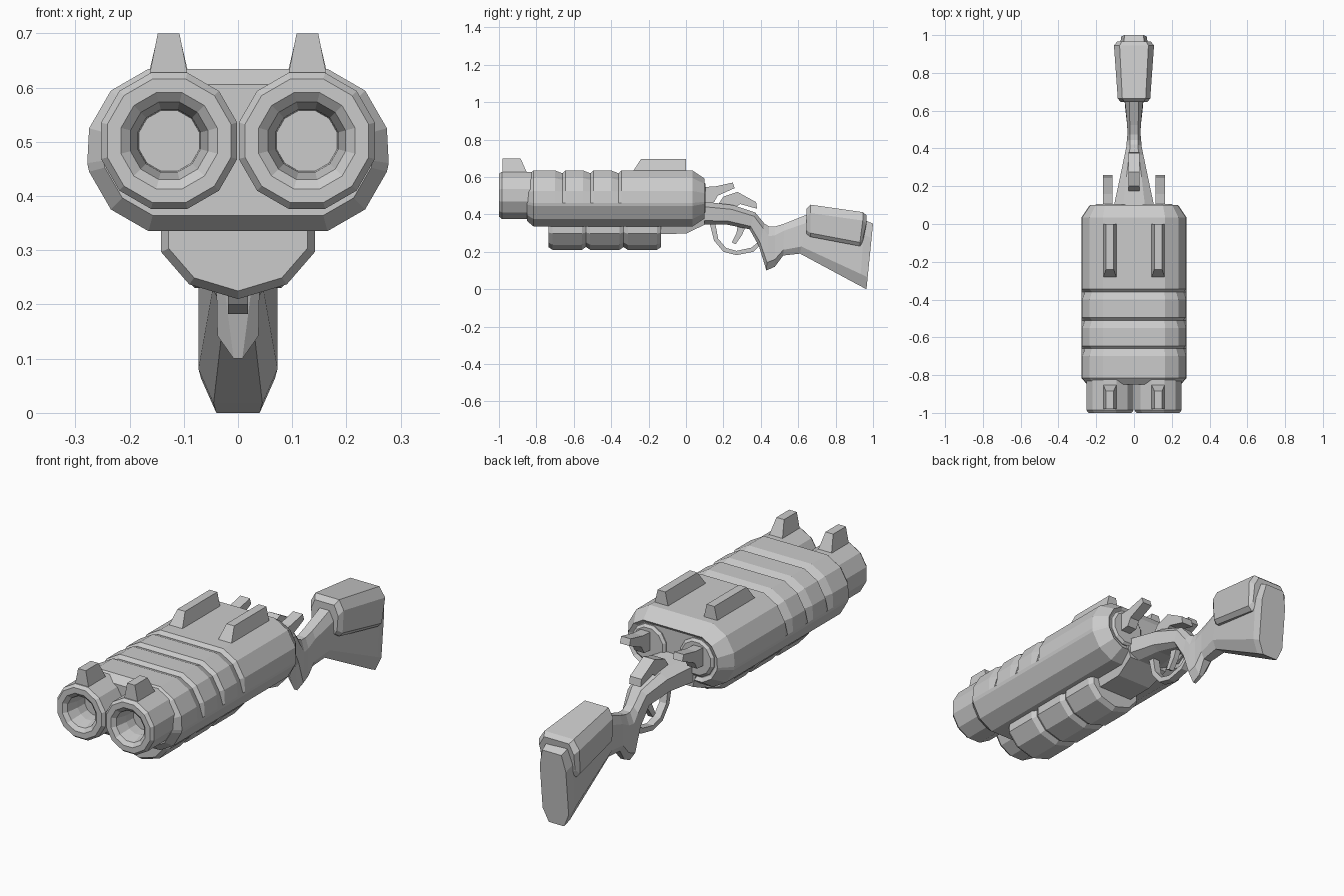
import bpy, bmesh, math

if "Cube" in bpy.data.objects:
    bpy.data.objects.remove(bpy.data.objects["Cube"])


def finish(name, bm):
    bmesh.ops.remove_doubles(bm, verts=bm.verts, dist=1e-5)
    bmesh.ops.recalc_face_normals(bm, faces=bm.faces)
    me = bpy.data.meshes.new(name)
    bm.to_mesh(me)
    bm.free()
    ob = bpy.data.objects.new(name, me)
    bpy.context.collection.objects.link(ob)
    return ob


def loft(name, rings):
    """Skin equal-length rings of points and cap both ends."""
    bm = bmesh.new()
    vs = [[bm.verts.new(p) for p in r] for r in rings]
    n = len(vs[0])
    for a, b in zip(vs, vs[1:]):
        for i in range(n):
            bm.faces.new((a[i], a[(i + 1) % n], b[(i + 1) % n], b[i]))
    bm.faces.new(vs[0])
    bm.faces.new(vs[-1])
    return finish(name, bm)


def sym(half):
    """Close a half outline (top to bottom, x > 0) with its mirror image."""
    return half + [(-x, y, z) for x, y, z in reversed(half) if x > 1e-6]


def slab(name, outline, x, hw, hw_top=None):
    """Side outline (y, z) given thickness around x; optional narrower top."""
    bm = bmesh.new()
    zs = [p[1] for p in outline]
    lo, hi = min(zs), max(zs)
    sides = []
    for s in (-1, 1):
        row = []
        for y, z in outline:
            t = (z - lo) / (hi - lo)
            w = hw if hw_top is None else hw + (hw_top - hw) * t
            row.append(bm.verts.new((x + s * w, y, z)))
        sides.append(row)
        bm.faces.new(row)
    n = len(outline)
    for i in range(n):
        j = (i + 1) % n
        bm.faces.new((sides[0][i], sides[0][j], sides[1][j], sides[1][i]))
    return finish(name, bm)


def lathe(name, profile, x, z, n=12):
    """Turned part along y from (radius, y) pairs."""
    rings = []
    for r, y in profile:
        rings.append([(x + r * math.cos(math.tau * (i + .5) / n), y,
                       z + r * math.sin(math.tau * (i + .5) / n)) for i in range(n)])
    return loft(name, rings)


# Barrel shroud: rounded double-barrel section with shallow grooves on the upper half
def shroud_ring(y, inset=0.0, groove=0.0):
    half = []
    for deg in (75, 45, 15, -9, -15, -45, -75):
        a = math.radians(deg)
        r = 0.155 - inset - (groove if deg > 0 else 0)
        half.append((0.125 + r * math.cos(a), y, 0.485 + r * math.sin(a)))
    return sym(half)


rings = [shroud_ring(-0.85, 0.03), shroud_ring(-0.815)]
for g in (-0.66, -0.51, -0.36):
    rings += [shroud_ring(g - 0.04), shroud_ring(g, 0, 0.016), shroud_ring(g + 0.015)]
rings += [shroud_ring(0.035), shroud_ring(0.10, 0.045), shroud_ring(0.09, 0.06)]
loft("barrel_shroud", rings)

for side, s in (("left", -1), ("right", 1)):
    # Muzzles with open bores, and breech discs at the back
    lathe(side + "_barrel", [(0.13, -0.80), (0.13, -0.985), (0.118, -1.0), (0.092, -1.0),
                             (0.074, -0.985), (0.06, -0.93), (0.058, -0.88)], s * 0.127, 0.502)
    lathe(side + "_breech", [(0.09, 0.05), (0.09, 0.095), (0.078, 0.105)], s * 0.125, 0.487)
    # Front sight posts and rear rails
    slab(side + "_front_sight", [(-0.98, 0.60), (-0.98, 0.70), (-0.885, 0.70), (-0.84, 0.60)],
         s * 0.128, 0.04, 0.02)
    slab(side + "_rear_rail", [(-0.29, 0.62), (-0.24, 0.697), (0.0, 0.697), (0.0, 0.62)],
         s * 0.128, 0.038, 0.02)
    # Hammers
    slab(side + "_hammer", [(0.08, 0.545), (0.16, 0.55), (0.25, 0.57), (0.26, 0.54),
                            (0.17, 0.50), (0.15, 0.465), (0.08, 0.46)], s * 0.138, 0.025)


# Fore grip: three chamfered pads on a slimmer core
def grip_ring(y, k):
    pts = ((0.142, 0.36), (0.142, 0.297), (0.09, 0.237), (0, 0.21))
    return sym([(x * k, y, 0.36 - (0.36 - z) * k) for x, z in pts])


loft("fore_grip_core", [grip_ring(-0.70, 0.87), grip_ring(-0.16, 0.87)])
for i in range(3):
    a = -0.735 + i * 0.201
    b = a + 0.2
    loft(f"fore_grip_pad_{i + 1}", [grip_ring(a, 0.9), grip_ring(a + 0.022, 1),
                                    grip_ring(b - 0.022, 1), grip_ring(b, 0.9)])

# Receiver underside
slab("receiver_base", [(-0.16, 0.40), (-0.16, 0.295), (0.0, 0.297), (0.10, 0.345), (0.10, 0.40)],
     0, 0.09, 0.12)

# Stock: (top y, top z, bottom y, bottom z, top / middle / bottom half widths)
stations = [
    (0.08, 0.47, 0.08, 0.345, 0.06, 0.11, 0.06),
    (0.25, 0.45, 0.22, 0.345, 0.04, 0.075, 0.04),
    (0.37, 0.41, 0.34, 0.32, 0.025, 0.05, 0.03),
    (0.42, 0.35, 0.39, 0.23, 0.02, 0.04, 0.025),
    (0.445, 0.335, 0.43, 0.10, 0.02, 0.038, 0.008),
    (0.475, 0.335, 0.475, 0.12, 0.02, 0.035, 0.01),
    (0.525, 0.35, 0.52, 0.18, 0.022, 0.036, 0.02),
    (0.65, 0.40, 0.61, 0.19, 0.025, 0.047, 0.025),
    (0.955, 0.37, 0.93, 0.018, 0.055, 0.073, 0.045),
    (1.0, 0.35, 0.965, 0.0, 0.05, 0.068, 0.04),
]
rings = []
for yt, zt, yb, zb, wt, wm, wb in stations:
    rings.append(sym([(w, yt + (yb - yt) * t, zt + (zb - zt) * t)
                      for w, t in ((wt, 0), (wm, 0.22), (wm, 0.82), (wb, 1))]))
loft("stock", rings)

# Cheek pad wrapped over the stock
rings = []
for y, zt, zb, w, lean in ((0.645, 0.43, 0.295, 0.07, 0.0), (0.665, 0.452, 0.28, 0.086, 0.0),
                           (0.945, 0.412, 0.23, 0.106, -0.015), (0.965, 0.395, 0.25, 0.09, -0.02)):
    rings.append(sym([(w * 0.72, y, zt), (w, y, zt - 0.045),
                      (w * 0.93, y + lean, zb + 0.02), (w * 0.75, y + lean, zb)]))
loft("cheek_pad", rings)

# Opening lever on top of the receiver
slab("opening_lever", [(0.17, 0.45), (0.20, 0.495), (0.275, 0.52), (0.375, 0.465),
                       (0.38, 0.43), (0.29, 0.455), (0.25, 0.43)], 0, 0.03)

# Trigger guard and trigger
slab("trigger_guard", [(0.125, 0.36), (0.15, 0.26), (0.20, 0.20), (0.27, 0.182), (0.36, 0.20),
                       (0.41, 0.25), (0.40, 0.265), (0.35, 0.222), (0.27, 0.205),
                       (0.215, 0.22), (0.172, 0.27), (0.155, 0.36)], 0, 0.018)
slab("trigger", [(0.28, 0.36), (0.27, 0.30), (0.245, 0.25), (0.265, 0.24),
                 (0.30, 0.29), (0.325, 0.35)], 0, 0.013)
